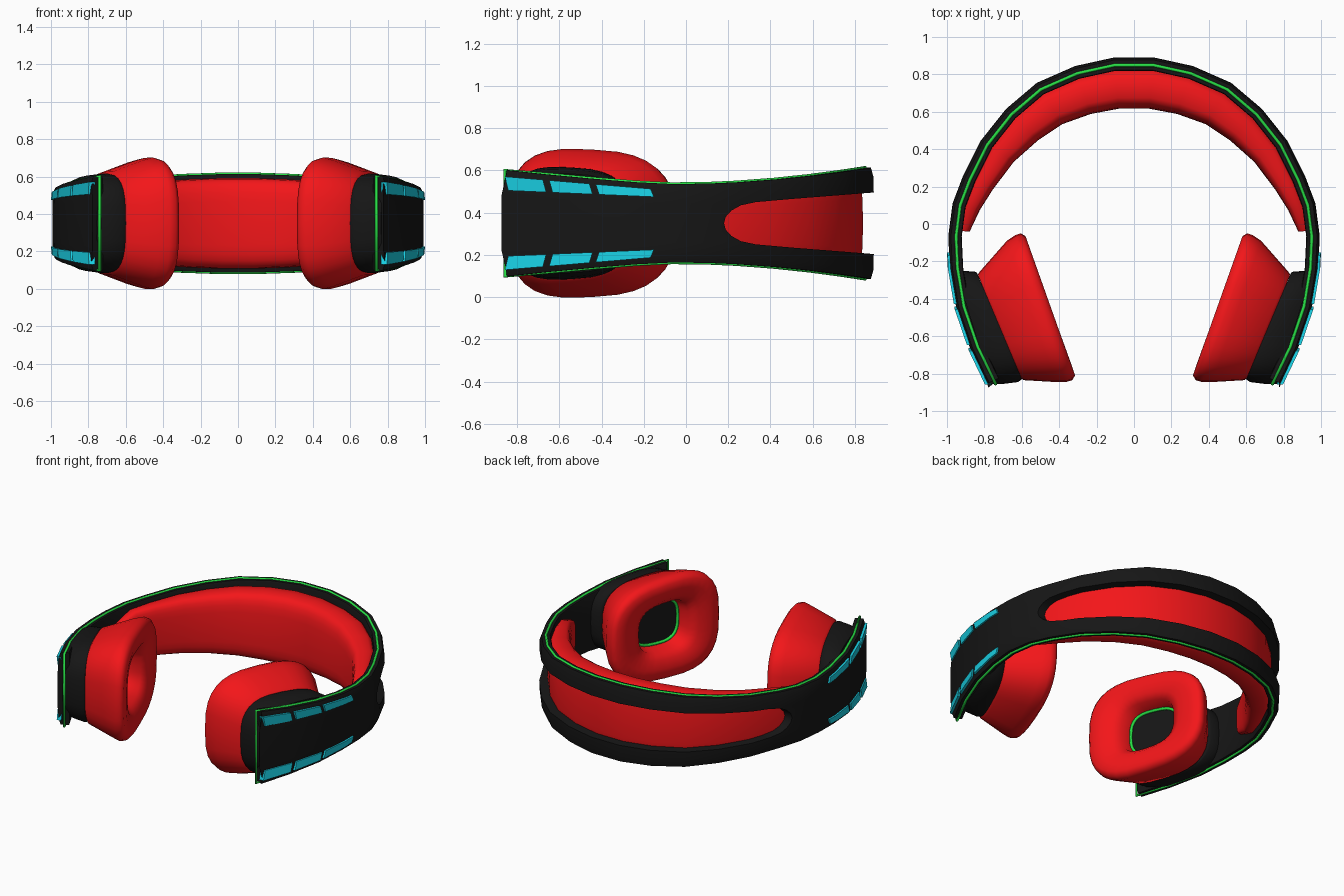
import bpy, bmesh, math
from mathutils import Vector

if "Cube" in bpy.data.objects:
    bpy.data.objects.remove(bpy.data.objects["Cube"])

ZC = 0.35  # mid height of everything


def material(name, rgb):
    m = bpy.data.materials.new(name)
    m.diffuse_color = (*rgb, 1)
    m.use_nodes = True
    m.node_tree.nodes["Principled BSDF"].inputs["Base Color"].default_value = m.diffuse_color
    return m


BLACK = material("black_plastic", (0.008, 0.008, 0.008))
RED = material("red_padding", (0.9, 0.008, 0.01))
GREEN = material("green_piping", (0.02, 0.75, 0.06))
CYAN = material("cyan_inlay", (0.01, 0.65, 0.8))


def smooth(ob, angle):
    bpy.ops.object.select_all(action='DESELECT')
    ob.select_set(True)
    bpy.context.view_layer.objects.active = ob
    bpy.ops.object.shade_smooth_by_angle(angle=math.radians(angle))


def loft(name, rings, mat, angle=35, caps=True):
    bm = bmesh.new()
    rows = [[bm.verts.new(p) for p in r] for r in rings]
    n = len(rows[0])
    for a, b in zip(rows, rows[1:]):
        for i in range(n):
            j = (i + 1) % n
            bm.faces.new((a[i], a[j], b[j], b[i]))
    if caps:
        bm.faces.new(rows[0])
        bm.faces.new(rows[-1])
    bmesh.ops.recalc_face_normals(bm, faces=bm.faces)
    me = bpy.data.meshes.new(name)
    bm.to_mesh(me)
    bm.free()
    ob = bpy.data.objects.new(name, me)
    bpy.context.collection.objects.link(ob)
    me.materials.append(mat)
    smooth(ob, angle)
    return ob


def piping(name, pts, radius):
    cu = bpy.data.curves.new(name, 'CURVE')
    cu.dimensions = '3D'
    cu.bevel_depth = radius
    cu.bevel_resolution = 1
    sp = cu.splines.new('POLY')
    sp.points.add(len(pts) - 1)
    for q, p in zip(sp.points, pts):
        q.co = (*p, 1)
    sp.use_cyclic_u = True
    cu.materials.append(GREEN)
    ob = bpy.data.objects.new(name, cu)
    bpy.context.collection.objects.link(ob)
    bpy.ops.object.select_all(action='DESELECT')
    ob.select_set(True)
    bpy.context.view_layer.objects.active = ob
    bpy.ops.object.convert(target='MESH')


def sgnpow(v, e):
    return math.copysign(abs(v) ** e, v)


# Outer plan line of the band, crown to tip
half = [(.11, .89), (.315, .845), (.52, .755), (.685, .615), (.82, .445), (.915, .255),
        (.97, .11), (.993, -.065), (.985, -.24), (.95, -.45), (.875, -.67), (.777, -.875)]
path = [Vector((-x, y)) for x, y in reversed(half)] + [Vector(p) for p in half]
N = len(path)


def inset(i, d):
    t = (path[min(i + 1, N - 1)] - path[max(i - 1, 0)]).normalized()
    return path[i] + Vector((t.y, -t.x)) * d


def band_h(y):
    if y > 0:
        return .186 + .077 * (y / .89) ** 1.8
    return .186 + .065 * max(0, (-y - .1) / .77) ** 1.2


# Headband shell with a long slot around the back
section = [(.014, 1), (.003, .85), (0, .5), (0, -.5), (.003, -.85), (.014, -1), (.068, -1),
           (.072, -.96), (.072, .96), (.068, 1)]
rings = []
for i in range(N):
    h = band_h(path[i].y)
    ring = []
    for d, f in section:
        p = inset(i, d)
        if i in (0, N - 1) and abs(f) > .8:
            p = p.lerp(inset(1 if i == 0 else N - 2, d), .1)
        ring.append((p.x, p.y, ZC + f * h))
    rings.append(ring)
band = loft("headband_shell", rings, BLACK)

slot = [(.18, 0), (.188, .03), (.215, .06), (.26, .085), (.33, .1), (.5, .115), (.88, .145), (1.2, .16)]
outline = slot + [(y, -z) for y, z in reversed(slot[1:])]
cutter = loft("slot_cutter", [[(x, y, ZC + z) for y, z in outline] for x in (-1.2, 1.2)], BLACK)
cutter.hide_render = True
mod = band.modifiers.new("slot", 'BOOLEAN')
mod.object = cutter
mod.operation = 'DIFFERENCE'
mod.solver = 'EXACT'
bpy.ops.object.select_all(action='DESELECT')
band.select_set(True)
bpy.context.view_layer.objects.active = band
bpy.ops.object.convert(target='MESH')
bpy.data.objects.remove(cutter)
smooth(band, 35)

# Green piping around the rim of the band
rim = []
for s, order in ((1, range(N)), (-1, reversed(range(N)))):
    for i in order:
        p = inset(i, .042)
        rim.append((p.x, p.y, ZC + s * band_h(path[i].y)))
piping("band_piping", rim, .009)

# Padding inside the band
depth = [.275, .27, .26, .24, .21, .175, .15, .115]
tall = [.92, .92, .92, .92, .92, .9, .85, .55]
rings = []
for i in range(4, N - 4):
    k = i - N // 2 if i >= N // 2 else N // 2 - 1 - i
    d0, d1, h = .052, depth[k], band_h(path[i].y) * tall[k]
    ring = []
    for j in range(24):
        a = math.tau * j / 24
        p = inset(i, (d0 + d1) / 2 - (d1 - d0) / 2 * sgnpow(math.cos(a), .55))
        ring.append((p.x, p.y + (.03 if k == 7 else 0), ZC + h * sgnpow(math.sin(a), .55)))
    rings.append(ring)
loft("headband_padding", rings, RED, 60)


# Rounded-square upright loop between a front and a back plan point
def loop(s, fx, fy, bx, by, h, n=32):
    f, b = Vector((fx, fy)), Vector((bx, by))
    out = []
    for j in range(n):
        a = math.tau * j / n
        c, v = sgnpow(math.cos(a), .68), sgnpow(math.sin(a), .68)
        p = (f + b) / 2 + (b - f) / 2 * c
        out.append((s * p.x, p.y, ZC + h * v * (1 - .06 * c)))
    return out


cup = [(.765, -.855, .95, -.26, .235), (.70, -.855, .92, -.25, .255),
       (.62, -.845, .85, -.255, .265), (.60, -.83, .84, -.26, .26)]
cushion = [(.61, -.82, .835, -.27, .255), (.59, -.835, .825, -.255, .275), (.42, -.845, .68, -.09, .335),
           (.365, -.845, .635, -.06, .35), (.33, -.835, .605, -.05, .34), (.315, -.81, .58, -.065, .315),
           (.335, -.75, .56, -.13, .265), (.375, -.68, .545, -.21, .205),
           (.43, -.64, .558, -.275, .168), (.534, -.655, .65, -.325, .15)]
disc = [(.52, -.655, .64, -.315, .155), (.56, -.67, .68, -.33, .155)]

for s, side in ((1, "right"), (-1, "left")):
    # Ear cup, cushion, inner face with green ring
    loft(side + "_ear_cup", [loop(s, *r) for r in cup], BLACK, 50)
    loft(side + "_ear_cushion", [loop(s, *r) for r in cushion], RED, 75, caps=False)
    loft(side + "_speaker_face", [loop(s, *r) for r in disc], BLACK)
    piping(side + "_speaker_ring", loop(s, .516, -.645, .632, -.322, .143), .01)

    # Cyan inlays on the outside, three above and three below
    for v, row in ((1, "upper"), (-1, "lower")):
        for k, ys in enumerate([(-.85, -.76, -.67), (-.64, -.55, -.45), (-.42, -.24, -.16)]):
            rings = []
            for y in ys:
                for a, b in zip(half, half[1:]):
                    if b[1] <= y <= a[1]:
                        x = a[0] + (b[0] - a[0]) * (y - a[1]) / (b[1] - a[1])
                t = (-.16 - y) / .69
                lo, hi = .125 + .03 * t, .163 + .058 * t
                rings.append([(s * (x + dx), y + sh, ZC + v * z) for dx, z, sh in
                              ((.011, lo, .008), (.008, hi, -.008), (-.025, hi, -.008), (-.025, lo, .008))])
            loft(f"{side}_{row}_inlay_{k + 1}", rings, CYAN)
